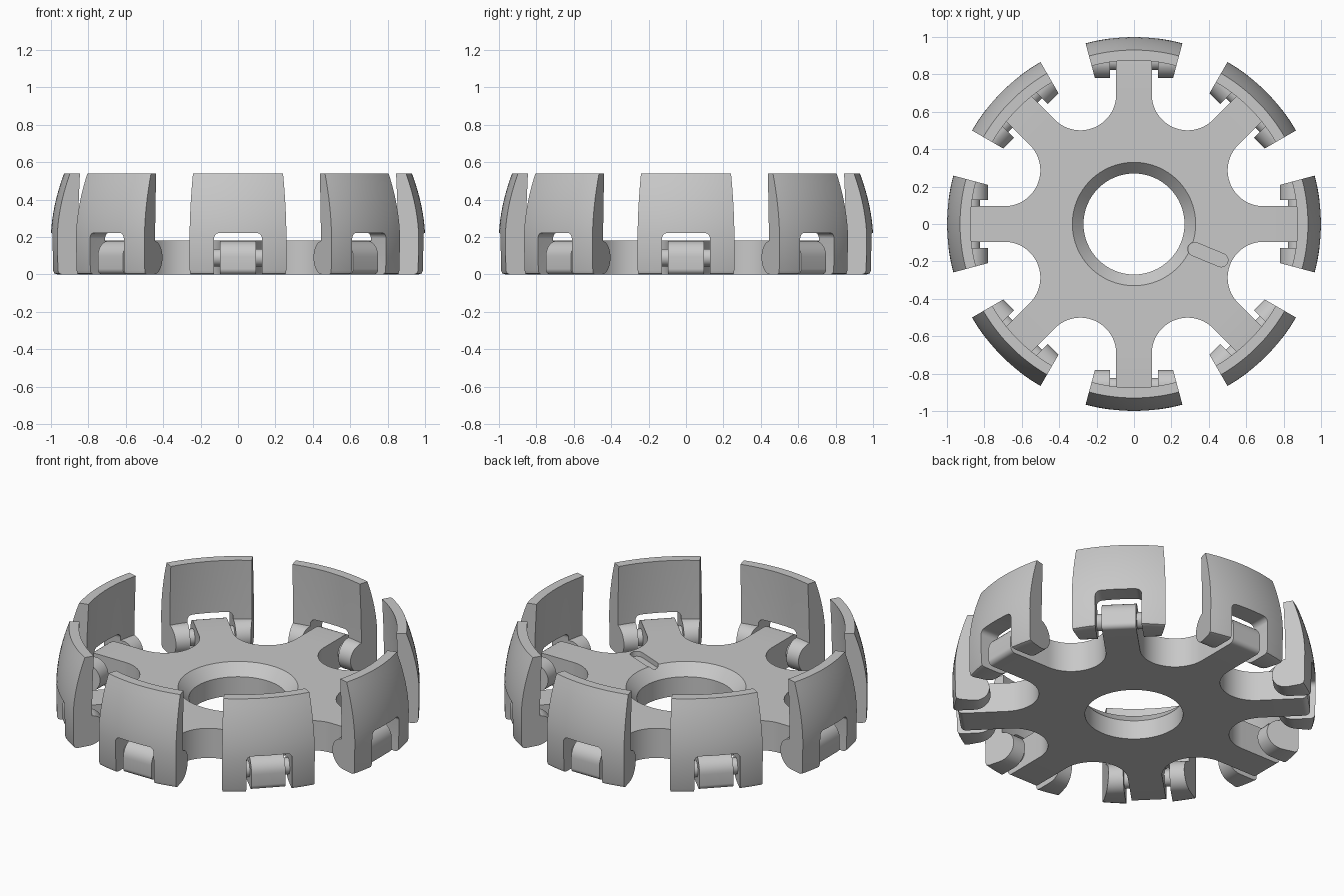
import bpy, bmesh
from math import sin, cos, pi, radians
from mathutils import Matrix, Vector

cube = bpy.data.objects.get("Cube")
if cube:
    bpy.data.objects.remove(cube, do_unlink=True)

COUNT = 8
THICK = 0.18      # plate thickness
ARM = 0.095       # half width of an arm
TIP = 0.965       # radius of the arm ends
PIVOT = 0.87      # radius of the hinge axis
MID = THICK / 2

grey = bpy.data.materials.new("plain grey")
grey.use_nodes = True
grey.diffuse_color = (0.58, 0.58, 0.58, 1)
grey.node_tree.nodes["Principled BSDF"].inputs["Base Color"].default_value = grey.diffuse_color


def make_object(name, bm):
    bmesh.ops.recalc_face_normals(bm, faces=bm.faces)
    mesh = bpy.data.meshes.new(name)
    bm.to_mesh(mesh)
    bm.free()
    mesh.materials.append(grey)
    obj = bpy.data.objects.new(name, mesh)
    bpy.context.collection.objects.link(obj)
    return obj


def arc(cx, cy, r, start, end, n):
    return [(cx + r * cos(radians(start + (end - start) * i / n)),
             cy + r * sin(radians(start + (end - start) * i / n))) for i in range(n + 1)]


def prism(points, vec):
    """Extrude a closed loop of 3D points along a vector."""
    bm = bmesh.new()
    face = bm.faces.new([bm.verts.new(p) for p in points])
    out = bmesh.ops.extrude_face_region(bm, geom=[face])
    verts = [v for v in out["geom"] if isinstance(v, bmesh.types.BMVert)]
    bmesh.ops.translate(bm, verts=verts, vec=vec)
    return bm


def skin(rings, wrap):
    """Join equal closed rings of points into a solid."""
    bm = bmesh.new()
    rows = [[bm.verts.new(p) for p in ring] for ring in rings]
    n = len(rows[0])
    for a, b in zip(rows, rows[1:] + rows[:1] if wrap else rows[1:]):
        for i in range(n):
            j = (i + 1) % n
            bm.faces.new((a[i], a[j], b[j], b[i]))
    if not wrap:
        bm.faces.new(rows[0])
        bm.faces.new(rows[-1])
    return bm


def cut(obj, cutter):
    """Subtract the cutter and bake the result."""
    mod = obj.modifiers.new("cut", 'BOOLEAN')
    mod.operation = 'DIFFERENCE'
    mod.solver = 'EXACT'
    mod.object = cutter
    bpy.context.view_layer.update()
    graph = bpy.context.evaluated_depsgraph_get()
    mesh = bpy.data.meshes.new_from_object(obj.evaluated_get(graph))
    obj.modifiers.clear()
    obj.data = mesh
    bpy.data.objects.remove(cutter, do_unlink=True)


def smooth(obj):
    bpy.ops.object.select_all(action='DESELECT')
    obj.select_set(True)
    bpy.context.view_layer.objects.active = obj
    bpy.ops.object.shade_smooth_by_angle(angle=radians(30))


def around(obj, name):
    """Repeat a part around the hub, sharing its mesh."""
    for i in range(COUNT):
        part = obj if i == 0 else bpy.data.objects.new(name, obj.data)
        if i:
            bpy.context.collection.objects.link(part)
        part.name = f"{name}_{i + 1}"
        part.rotation_euler.z = -i * 2 * pi / COUNT


# Hub plate: arms joined by round hollows
d = 0.75
hollow = Vector((d * sin(pi / COUNT), d * cos(pi / COUNT)))
unit = [(-ARM, TIP), (ARM, TIP)] + arc(hollow.x, hollow.y, hollow.x - ARM, 180, 315, 28)
outline = []
for i in range(COUNT):
    turn = Matrix.Rotation(-i * 2 * pi / COUNT, 3, 'Z')
    outline += [turn @ Vector((x, y, 0)) for x, y in unit]
bm = prism(outline, (0, 0, THICK))

# Rounded arm ends: large on top, small below
for top, radius in ((True, 0.085), (False, 0.03)):
    edges = [e for e in bm.edges
             if all(v.co.xy.length > TIP - 0.001 and (v.co.z > THICK - 0.001 if top else v.co.z < 0.001)
                    for v in e.verts)]
    bmesh.ops.bevel(bm, geom=edges, offset=radius, segments=8, profile=0.5, affect='EDGES')
hub = make_object("hub_plate", bm)

# Centre hole with a chamfered top
levels = [(0.27, -0.1), (0.27, 0.115), (0.33, THICK), (0.33, 0.3)]
rings = [[(x, y, z) for x, y in arc(0, 0, r, 0, 360, 64)[:-1]] for r, z in levels]
cut(hub, make_object("hole_cutter", skin(rings, False)))

# Shallow marker groove beside the hole
groove = arc(0.505, 0, 0.036, -90, 90, 10) + arc(0.35, 0, 0.036, 90, 270, 10)
turn = Matrix.Rotation(-pi / COUNT, 3, 'Z')
cut(hub, make_object("groove_cutter",
                     prism([turn @ Vector((x, y, THICK - 0.03)) for x, y in groove], (0, 0, 0.1))))
smooth(hub)

# Clip: curved wall swept round the rim, with a straight round foot
wall = ([(0.975, 0), (0.991, 0.006), (0.997, 0.022), (1, 0.2)]
        + [(1 - 0.07 * (i / 8) ** 1.8, 0.2 + 0.34 * i / 8) for i in range(1, 9)]
        + [(0.875, 0.54), (0.883, 0.36), (0.887, 0.178)])
foot = arc(PIVOT, MID, MID, 103, 270, 16)
rings = []
for i in range(17):
    a = radians(-15 + 30 * i / 16)
    rings.append([(r * sin(a), r * cos(a), z) for r, z in wall]
                 + [(y * sin(a) / cos(a), y, z) for y, z in foot])
clip = make_object("clip", skin(rings, False))

# Hinge notch through the clip
notch = [(-0.128, -0.1), (0.128, -0.1)] + arc(0.098, 0.192, 0.03, 0, 90, 6) + arc(-0.098, 0.192, 0.03, 90, 180, 6)
cut(clip, make_object("notch_cutter", prism([(x, 0.7, z) for x, z in notch], (0, 0.5, 0))))
smooth(clip)
around(clip, "clip")

# Hinge pin between the two feet
pin = make_object("hinge_pin", prism([(-0.14, y, z) for y, z in arc(PIVOT, MID, 0.047, 0, 360, 24)[:-1]],
                                     (0.28, 0, 0)))
smooth(pin)
around(pin, "hinge_pin")
